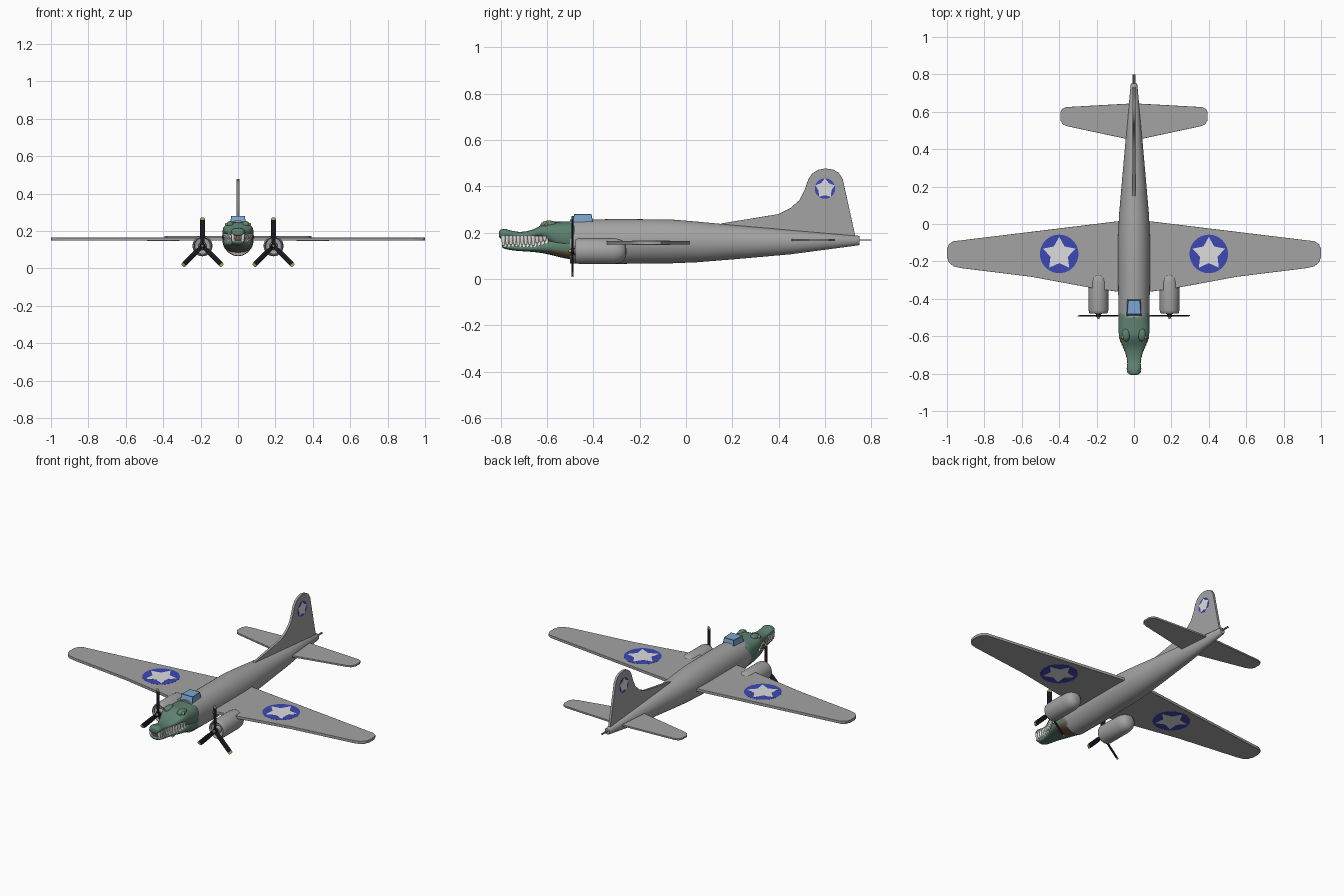
import bpy, bmesh, math
from mathutils import Matrix, Vector

if "Cube" in bpy.data.objects:
    bpy.data.objects.remove(bpy.data.objects["Cube"])


def material(name, r, g, b):
    m = bpy.data.materials.new(name)
    m.diffuse_color = (r, g, b, 1)
    m.use_nodes = True
    m.node_tree.nodes["Principled BSDF"].inputs["Base Color"].default_value = m.diffuse_color
    return m


GREY = material("airframe grey", .37, .37, .37)
GREEN = material("reptile green", .11, .22, .165)
BROWN = material("mouth brown", .19, .13, .09)
TEETH = material("tooth ivory", .90, .89, .85)
BLUE = material("roundel blue", .047, .065, .47)
WHITE = material("star white", .72, .72, .74)
GLASS = material("glass blue", .20, .38, .63)
FRAME = material("window frame", .10, .18, .29)
BLACK = material("propeller black", .009, .009, .016)
YELLOW = material("tip yellow", .50, .36, .07)


def finish(name, bm, mats, smooth=35):
    bmesh.ops.recalc_face_normals(bm, faces=bm.faces)
    me = bpy.data.meshes.new(name)
    bm.to_mesh(me)
    bm.free()
    for m in mats:
        me.materials.append(m)
    ob = bpy.data.objects.new(name, me)
    bpy.context.collection.objects.link(ob)
    if smooth:
        bpy.ops.object.select_all(action='DESELECT')
        bpy.context.view_layer.objects.active = ob
        ob.select_set(True)
        bpy.ops.object.shade_smooth_by_angle(angle=math.radians(smooth))
    return ob


def loft(name, rings, mats, n=32, x=0, power=1.0, subsurf=0, smooth=35, rule=None):
    """Skin of ovals along y; each ring is (y, half width, top z, bottom z)."""
    bm = bmesh.new()
    sp = lambda v: math.copysign(abs(v) ** power, v)
    rows = []
    for y, hw, zt, zb in rings:
        rows.append([bm.verts.new((x + hw * sp(math.cos(a)), y,
                                   (zt + zb) / 2 + (zt - zb) / 2 * sp(math.sin(a))))
                     for a in (math.tau * i / n for i in range(n))])
    for a, b in zip(rows, rows[1:]):
        for i in range(n):
            bm.faces.new((a[i], a[(i + 1) % n], b[(i + 1) % n], b[i]))
    bm.faces.new(rows[0])
    bm.faces.new(rows[-1])
    bmesh.ops.recalc_face_normals(bm, faces=bm.faces)
    if rule:
        for f in bm.faces:
            f.material_index = rule(f)
    ob = finish(name, bm, mats, smooth)
    if subsurf:
        ob.modifiers.new("smooth", 'SUBSURF').levels = subsurf
    return ob


def plate(name, pts, axis, lo, hi, mat, bevel=0):
    """Flat outline given thickness along z (x, y points) or x (y, z points)."""
    bm = bmesh.new()
    place = (lambda u, v, w: (u, v, w)) if axis == 'z' else (lambda u, v, w: (w, u, v))
    a = [bm.verts.new(place(u, v, lo)) for u, v in pts]
    b = [bm.verts.new(place(u, v, hi)) for u, v in pts]
    bm.faces.new(a)
    bm.faces.new(b)
    for i in range(len(pts)):
        j = (i + 1) % len(pts)
        bm.faces.new((a[i], a[j], b[j], b[i]))
    ob = finish(name, bm, [mat])
    if bevel:
        m = ob.modifiers.new("edge", 'BEVEL')
        m.width, m.segments = bevel, 2
    return ob


def rod(bm, p, q, r1, r2, seg=16, mat=0):
    p, q = Vector(p), Vector(q)
    d = q - p
    rot = d.to_track_quat('Z', 'Y').to_matrix().to_4x4()
    res = bmesh.ops.create_cone(bm, cap_ends=True, segments=seg, radius1=r1, radius2=r2,
                                depth=d.length, matrix=Matrix.Translation((p + q) / 2) @ rot)
    for f in {f for v in res['verts'] for f in v.link_faces}:
        f.material_index = mat


def mirrored(half):
    return half + [(-x, y) for x, y in reversed(half)]


# Fuselage and tail guns
loft("fuselage", [(-.5, .083, .256, .067), (-.3, .085, .258, .065), (-.07, .085, .257, .067),
                  (.05, .080, .247, .072), (.2, .067, .233, .084), (.45, .045, .211, .106),
                  (.745, .018, .186, .145), (.75, .015, .183, .148)], [GREY], n=48)
bm = bmesh.new()
for x in (-.004, .004):
    rod(bm, (x, .73, .168), (x, .80, .168), .0028, .0028, 12)
finish("tail_guns", bm, [GREY])

# Wings, tailplane and fin
plate("wings", mirrored([(0, -.375), (.10, -.36), (.22, -.343), (.55, -.282), (.93, -.235),
                         (.965, -.226), (.99, -.205), (1, -.175), (1, -.135), (.99, -.108),
                         (.965, -.092), (.93, -.088), (.10, .013), (0, .025)]),
      'z', .148, .164, GREY, .001)
plate("tailplane", mirrored([(0, .45), (.04, .455), (.355, .522), (.38, .532), (.394, .555),
                             (.394, .595), (.385, .615), (.365, .625), (.04, .643), (0, .645)]),
      'z', .163, .173, GREY, .001)
plate("tail_fin", [(.15, .21), (.15, .239), (.40, .28), (.45, .305), (.49, .34), (.512, .385),
                   (.528, .43), (.545, .455), (.57, .471), (.60, .477), (.635, .472),
                   (.66, .458), (.677, .43), (.732, .18), (.6, .17)],
      'x', -.007, .007, GREY, .001)


# Star markings on wings and fin
def star(name, u, v, axis, lo, hi, r, ro, ri):
    disc = [(u + r * math.cos(math.tau * i / 40), v + r * math.sin(math.tau * i / 40)) for i in range(40)]
    pts = []
    for i in range(10):
        a, q = math.pi / 2 + math.pi * i / 5, (ri if i % 2 else ro)
        pts.append((u + q * math.cos(a), v + q * math.sin(a)))
    for k, (a, b) in enumerate(((lo - .0005, lo + .001), (hi - .001, hi + .0005))):
        plate(f"{name}_disc_{k}", disc, axis, a, b, BLUE)
        plate(f"{name}_star_{k}", pts, axis, a - .0005 * (1 - k), b + .0005 * k, WHITE)


star("left_wing", -.4, -.16, 'z', .148, .164, .103, .091, .049)
star("right_wing", .4, -.16, 'z', .148, .164, .103, .091, .049)
star("fin", .60, .39, 'x', -.007, .007, .044, .044, .029)

# Engines with three-bladed propellers
for side, s in (("left", -1), ("right", 1)):
    ex, ez = s * .19, .12
    rings = [(y, r, ez + r * 1.05, ez - r * 1.05) for y, r in (
        (-.460, .030), (-.464, .041), (-.475, .043), (-.478, .046), (-.474, .050), (-.46, .053),
        (-.31, .053), (-.288, .049), (-.270, .040), (-.260, .026), (-.257, .008))]
    loft(f"{side}_engine_cowling", rings, [GREY], n=40, x=ex, smooth=50)
    bm = bmesh.new()
    rod(bm, (ex, -.455, ez), (ex, -.482, ez), .023, .019, 20)
    rod(bm, (ex, -.482, ez), (ex, -.497, ez), .014, .012, 20, 1)
    rod(bm, (ex, -.497, ez), (ex, -.507, ez), .008, .005, 16, 2)
    finish(f"{side}_propeller_hub", bm, [GREY, BLACK, YELLOW])
    bm = bmesh.new()
    for deg in (90, 225, 315):
        a = math.radians(deg)
        d, w = Vector((math.cos(a), 0, math.sin(a))), Vector((-math.sin(a), 0, math.cos(a)))
        c = Vector((ex, -.490, ez))
        rows = []
        for t, hw in ((.008, .009), (.03, .011), (.055, .0135), (.138, .0135), (.147, .012), (.151, .008)):
            rows.append([bm.verts.new(c + d * t + w * (hw * e) + Vector((0, .004 * e + k, 0)))
                         for e, k in ((-1, 0), (0, -.002), (1, 0), (0, .002))])
        for k, (p, q) in enumerate(zip(rows, rows[1:])):
            for i in range(4):
                bm.faces.new((p[i], p[(i + 1) % 4], q[(i + 1) % 4], q[i])).material_index = int(k > 2)
        bm.faces.new(rows[0])
        bm.faces.new(rows[-1]).material_index = 1
    finish(f"{side}_propeller_blades", bm, [BLACK, YELLOW], 40)

# Cockpit canopy: inset glass panes in a dark frame
bm = bmesh.new()
lo = [bm.verts.new(p) for p in ((-.042, -.496, .235), (.042, -.496, .235), (.038, -.40, .235), (-.038, -.40, .235))]
hi = [bm.verts.new(p) for p in ((-.037, -.482, .281), (.037, -.482, .281), (.032, -.408, .281), (-.032, -.408, .281))]
panes = [bm.faces.new(hi)] + [bm.faces.new((lo[i], lo[(i + 1) % 4], hi[(i + 1) % 4], hi[i])) for i in range(4)]
bm.faces.new(lo)
bmesh.ops.recalc_face_normals(bm, faces=bm.faces)
rim = bmesh.ops.inset_individual(bm, faces=panes, thickness=.006, depth=-.001)
for f in rim['faces']:
    f.material_index = 1
finish("cockpit_canopy", bm, [GLASS, FRAME], 0)

# Reptile head: upper jaw and skull, lower jaw, mouth lining
upper = [(-.808, .018, .207, .178), (-.799, .035, .216, .172), (-.77, .038, .214, .178),
         (-.735, .035, .203, .174), (-.70, .042, .203, .172), (-.66, .058, .212, .173),
         (-.63, .072, .230, .178), (-.60, .082, .249, .160), (-.56, .085, .247, .125),
         (-.50, .085, .250, .110), (-.46, .080, .245, .110)]
lower = [(-.795, .016, .150, .135), (-.782, .032, .152, .128), (-.73, .033, .146, .120),
         (-.68, .045, .146, .118), (-.63, .066, .156, .113), (-.60, .076, .174, .107),
         (-.55, .081, .185, .094), (-.50, .082, .190, .083), (-.46, .077, .190, .083)]
loft("upper_jaw_and_skull", upper, [GREEN], n=20, power=.8, subsurf=2, smooth=180)
loft("lower_jaw", lower, [GREEN, BROWN], n=20, power=.8, subsurf=2, smooth=180,
     rule=lambda f: int(f.normal.z < -.45 and f.calc_center_median().y > -.6))
loft("mouth_lining", [(-.785, .020, .19, .136), (-.70, .027, .187, .13), (-.64, .046, .187, .13),
                      (-.57, .058, .19, .14)], [BROWN], n=20, power=.8)


# Teeth along both jaws
def width_at(rings, y):
    for a, b in zip(rings, rings[1:]):
        if a[0] <= y <= b[0]:
            return a[1] + (b[1] - a[1]) * (y - a[0]) / (b[0] - a[0])


bm = bmesh.new()
for i in range(12):
    y = -.788 + i * .0162
    rise = max(0, y + .66) * .3          # mouth line lifts toward the jaw corner
    for s in (-1, 1):
        xu = s * (width_at(upper, y) - .009)
        xl = s * (width_at(lower, y + .0081) - .010)
        length = .036 if i % 4 == 0 else .031
        rod(bm, (xu, y, .186), (xu, y, .180 - length + rise), .011, .006, 8)
        rod(bm, (xl, y + .0081, .138 + rise), (xl, y + .0081, .172 + rise), .0095, .005, 8)
for x in (-.015, .015):
    rod(bm, (x, -.793, .186), (x, -.790, .158), .007, .003, 8)
finish("teeth", bm, [TEETH], 70)


# Brow ridges, eyes, pupils and nostrils
def ball(bm, c, size, mat=0):
    res = bmesh.ops.create_uvsphere(bm, u_segments=16, v_segments=10, radius=1,
                                    matrix=Matrix.Translation(c) @ Matrix.Diagonal((*size, 1)))
    for f in {f for v in res['verts'] for f in v.link_faces}:
        f.material_index = mat


ridges, eyes = bmesh.new(), bmesh.new()
for s in (-1, 1):
    ball(ridges, (s * .042, -.592, .233), (.022, .036, .019))
    ball(ridges, (s * .016, -.780, .205), (.013, .018, .010))
    ball(eyes, (s * .060, -.606, .235), (.0095, .010, .0085))
    ball(eyes, (s * .0665, -.608, .236), (.0035, .0035, .005), 1)
finish("brow_and_nostril_bumps", ridges, [GREEN], 180)
finish("eyes", eyes, [YELLOW, BLACK], 180)
